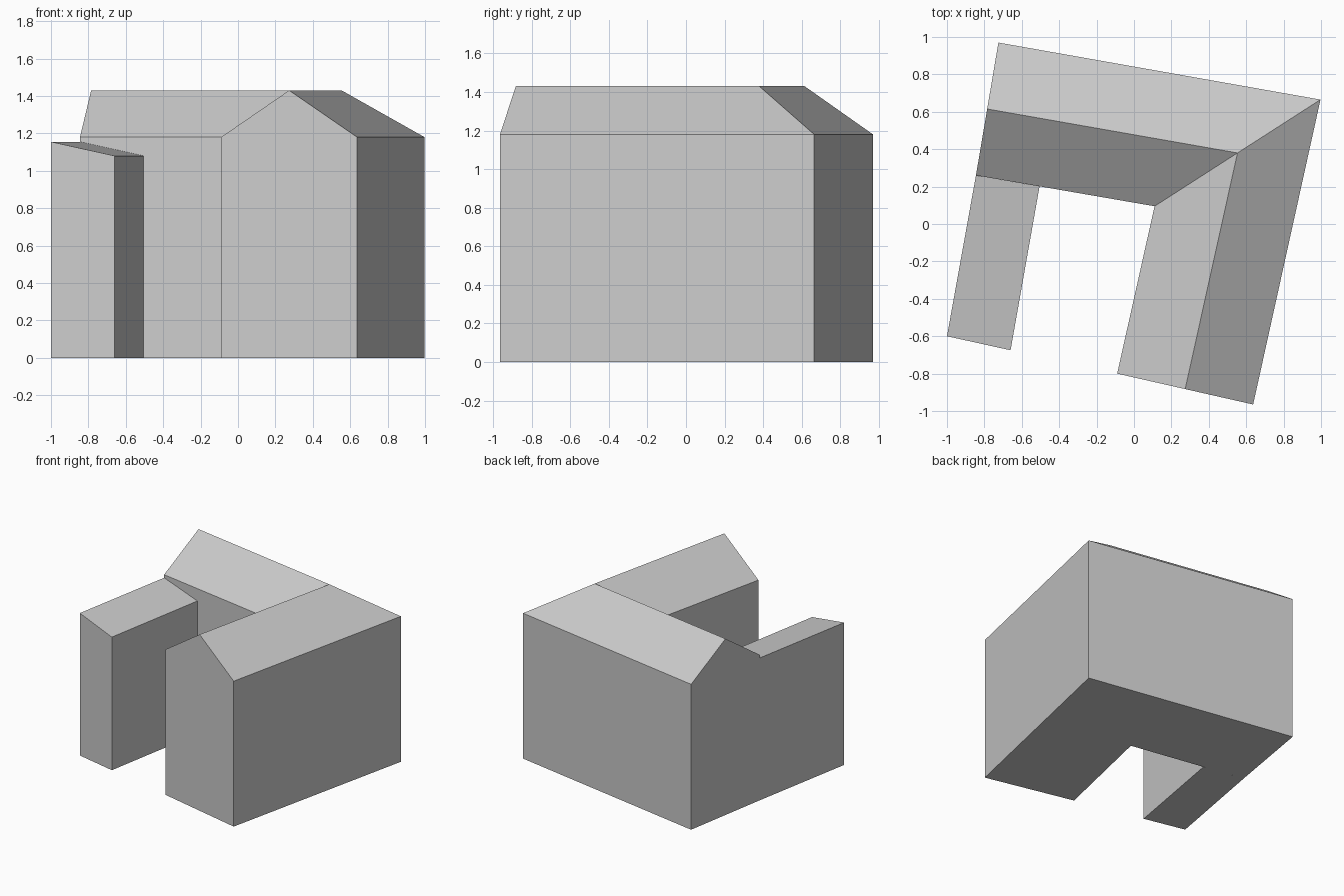
import bpy
import bmesh
from mathutils import Vector

cube = bpy.data.objects.get("Cube")
if cube:
    bpy.data.objects.remove(cube, do_unlink=True)

GREY = (0.6, 0.6, 0.6, 1.0)
plaster = bpy.data.materials.new("plain_grey")
plaster.use_nodes = True
plaster.diffuse_color = GREY
plaster.node_tree.nodes["Principled BSDF"].inputs["Base Color"].default_value = GREY


def loft(name, sections):
    """Skin a closed solid through matching cross-sections and cap both ends."""
    bm = bmesh.new()
    rings = [[bm.verts.new(p) for p in section] for section in sections]
    for a, b in zip(rings, rings[1:]):
        for i in range(len(a)):
            j = (i + 1) % len(a)
            bm.faces.new((a[i], a[j], b[j], b[i]))
    bm.faces.new(rings[0])
    bm.faces.new(rings[-1])
    bmesh.ops.recalc_face_normals(bm, faces=bm.faces)
    mesh = bpy.data.meshes.new(name)
    bm.to_mesh(mesh)
    bm.free()
    mesh.materials.append(plaster)
    obj = bpy.data.objects.new(name, mesh)
    bpy.context.collection.objects.link(obj)
    return obj


def gable_section(inner, outer, eave, ridge):
    """Wall, eave, ridge, eave, wall, with the ridge midway between the walls."""
    a, b = Vector(inner), Vector(outer)
    mid = (a + b) / 2
    return [(*a, 0), (*a, eave), (*mid, ridge), (*b, eave), (*b, 0)]


def shed_section(high_side, low_side, high, low):
    """Single-slope section falling from the high wall to the low wall."""
    return [(*high_side, 0), (*high_side, high), (*low_side, low), (*low_side, 0)]


# L-shaped gabled building: back wing, mitred corner, front wing
wings = [((-0.845, 0.26), (-0.725, 0.97)),
         ((0.11, 0.095), (0.997, 0.665)),
         ((-0.09, -0.80), (0.637, -0.965))]
loft("gabled_building", [gable_section(i, o, 1.18, 1.43) for i, o in wings])

# Lean-to wing with a single-slope roof
ends = [((-0.845, 0.26), (-0.505, 0.201)),
        ((-1.0, -0.60), (-0.66, -0.675))]
loft("lean_to_wing", [shed_section(h, l, 1.155, 1.08) for h, l in ends])
